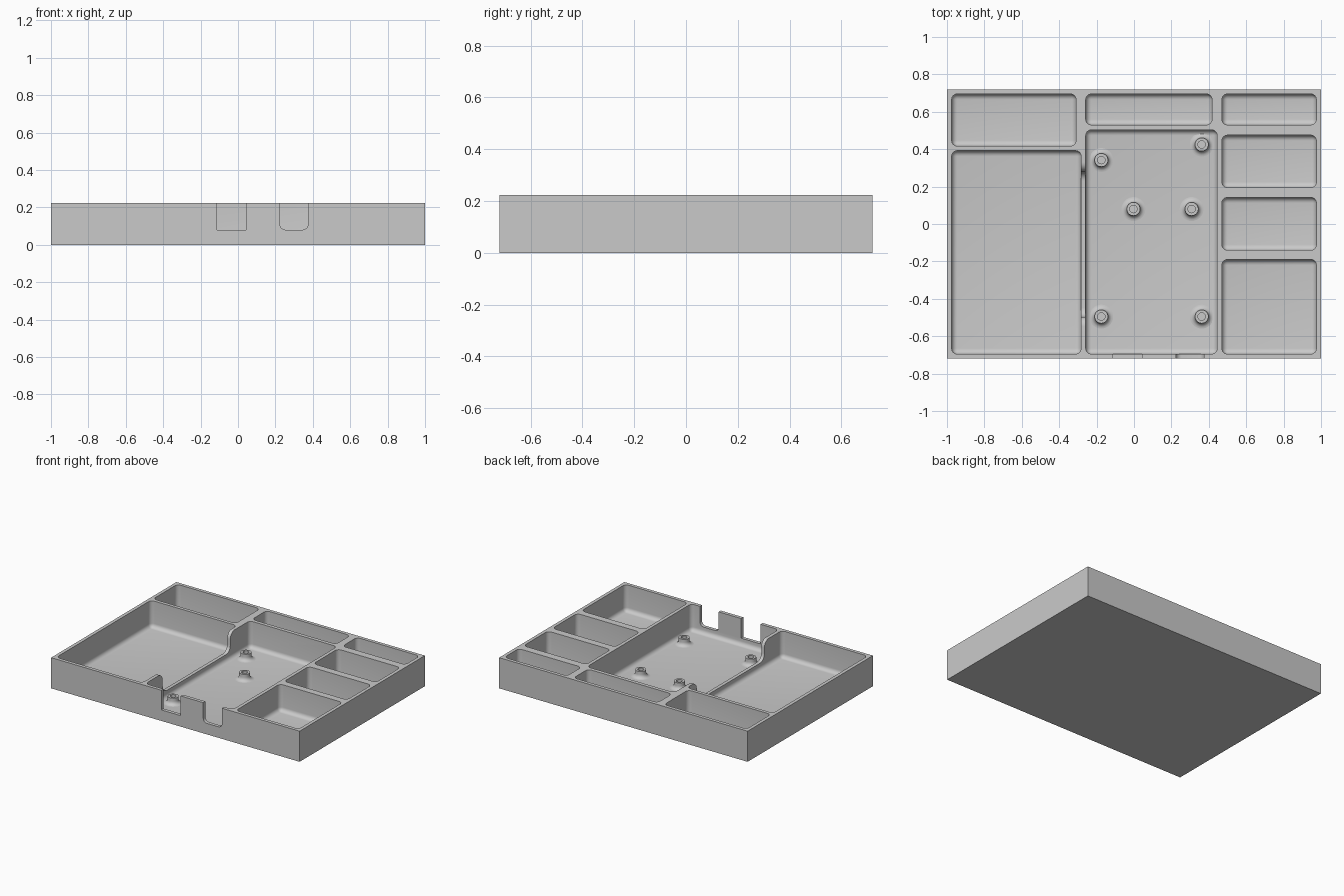
import bpy, bmesh, math
from mathutils import Vector

cube = bpy.data.objects.get("Cube")
if cube:
    bpy.data.objects.remove(cube, do_unlink=True)

HEIGHT, FLOOR, LEDGE, RADIUS = 0.223, 0.03, 0.08, 0.03

grey = bpy.data.materials.new("plain grey")
grey.use_nodes = True
colour = (0.59, 0.59, 0.59, 1)
grey.diffuse_color = colour
grey.node_tree.nodes["Principled BSDF"].inputs["Base Color"].default_value = colour


def make_object(name, bm):
    bmesh.ops.recalc_face_normals(bm, faces=bm.faces)
    mesh = bpy.data.meshes.new(name)
    bm.to_mesh(mesh)
    bm.free()
    mesh.materials.append(grey)
    obj = bpy.data.objects.new(name, mesh)
    bpy.context.collection.objects.link(obj)
    return obj


def box(name, x0, x1, y0, y1, z0, z1, rounded=None):
    """Box whose edges chosen by the rounded(direction, low) rule are rounded."""
    bm = bmesh.new()
    bmesh.ops.create_cube(bm, size=1)
    size = Vector((x1 - x0, y1 - y0, z1 - z0))
    middle = Vector((x0 + x1, y0 + y1, z0 + z1)) / 2
    edges = []
    if rounded:
        for e in bm.edges:
            a, b = (v.co for v in e.verts)
            d = b - a
            axis = max(range(3), key=lambda i: abs(d[i]))
            if rounded("xyz"[axis], (a.z + b.z) / 2 < -0.25):
                edges.append(e)
    for v in bm.verts:
        v.co = middle + v.co * size
    if edges:
        bmesh.ops.bevel(bm, geom=edges, offset=RADIUS, offset_type='OFFSET',
                        segments=6, profile=0.5, affect='EDGES')
    return make_object(name, bm)


def arc(cy, cz, radius, start, end, steps=8):
    angles = [math.radians(start + (end - start) * i / steps) for i in range(steps + 1)]
    return [(cy + radius * math.cos(a), cz + radius * math.sin(a)) for a in angles]


def gap_cutter(name, x0, x1, y0, y1, bend):
    """Cutter with S-curved ends that flow from the rim down to the ledge."""
    centre, half = (y0 + y1) / 2, (y1 - y0) / 2
    side = [(half + bend, 0.4)]
    side += arc(half + bend, HEIGHT - bend, bend, 90, 180)
    side += arc(half - bend, LEDGE + bend, bend, 0, -90)
    outline = side + [(-y, z) for y, z in reversed(side)]
    bm = bmesh.new()
    face = bm.faces.new([bm.verts.new((x0, centre + y, z)) for y, z in outline])
    grown = bmesh.ops.extrude_face_region(bm, geom=[face])["geom"]
    moved = [g for g in grown if isinstance(g, bmesh.types.BMVert)]
    bmesh.ops.translate(bm, verts=moved, vec=(x1 - x0, 0, 0))
    return make_object(name, bm)


def smooth(obj):
    bpy.ops.object.select_all(action='DESELECT')
    obj.select_set(True)
    bpy.context.view_layer.objects.active = obj
    bpy.ops.object.shade_smooth_by_angle(angle=math.radians(30))


# Solid tray block
tray = box("tray", -1, 1, -0.72, 0.72, 0, HEIGHT)
cutters = []

# Compartments with rounded corners and filleted floors
compartments = [
    (-0.975, -0.31, 0.417, 0.695),
    (-0.975, -0.283, -0.695, 0.392),
    (-0.258, 0.417, 0.53, 0.695),
    (-0.258, 0.445, -0.695, 0.503),
    (0.47, 0.975, 0.53, 0.695),
    (0.47, 0.975, 0.195, 0.475),
    (0.47, 0.975, -0.14, 0.142),
    (0.47, 0.975, -0.695, -0.19),
]
for x0, x1, y0, y1 in compartments:
    cutters.append(box("compartment_cutter", x0, x1, y0, y1, FLOOR, 0.4,
                       lambda axis, low: axis == "z" or low))

# Lowered stretch of the wall between the two large compartments
cutters.append(gap_cutter("wall_gap_cutter", -0.31, -0.23, -0.497, 0.28, 0.05))

# Square and rounded connector notches in the front wall
cutters.append(box("square_notch_cutter", -0.113, 0.043, -0.8, -0.665, LEDGE, 0.4))
cutters.append(box("round_notch_cutter", 0.224, 0.375, -0.8, -0.665, LEDGE, 0.4,
                   lambda axis, low: axis == "y" and low))

for cutter in cutters:
    cutter.hide_render = True
    mod = tray.modifiers.new("cut", 'BOOLEAN')
    mod.operation = 'DIFFERENCE'
    mod.solver = 'EXACT'
    mod.object = cutter

# Bake the cuts and discard the cutters
bpy.context.view_layer.update()
evaluated = tray.evaluated_get(bpy.context.evaluated_depsgraph_get())
baked = bpy.data.meshes.new_from_object(evaluated)
tray.modifiers.clear()
tray.data = baked
baked.materials.clear()
baked.materials.append(grey)
for p in baked.polygons:
    p.material_index = 0
for cutter in cutters:
    bpy.data.objects.remove(cutter, do_unlink=True)
smooth(tray)

# Mounting posts: filleted foot, flat top and screw hole, turned from a profile
FILLET, POST, HOLE = 0.028, 0.036, 0.02
profile = [(POST + FILLET, FLOOR - 0.005)]
profile += arc(POST + FILLET, FLOOR + FILLET, FILLET, 270, 180, 6)
profile += [(POST, LEDGE - 0.001), (HOLE, LEDGE - 0.001), (HOLE, FLOOR + 0.002), (0, FLOOR + 0.002)]


def mounting_post(name, x, y):
    bm = bmesh.new()
    verts = [bm.verts.new((x + r, y, z)) for r, z in profile]
    edges = [bm.edges.new(pair) for pair in zip(verts, verts[1:])]
    bmesh.ops.spin(bm, geom=verts + edges, cent=(x, y, 0), axis=(0, 0, 1),
                   angle=math.tau, steps=32)
    bmesh.ops.remove_doubles(bm, verts=bm.verts, dist=0.0001)
    smooth(make_object(name, bm))


posts = [(-0.175, 0.342), (0.362, 0.425), (-0.003, 0.08),
         (0.308, 0.08), (-0.175, -0.495), (0.362, -0.495)]
for n, (x, y) in enumerate(posts, 1):
    mounting_post(f"mounting_post_{n}", x, y)
